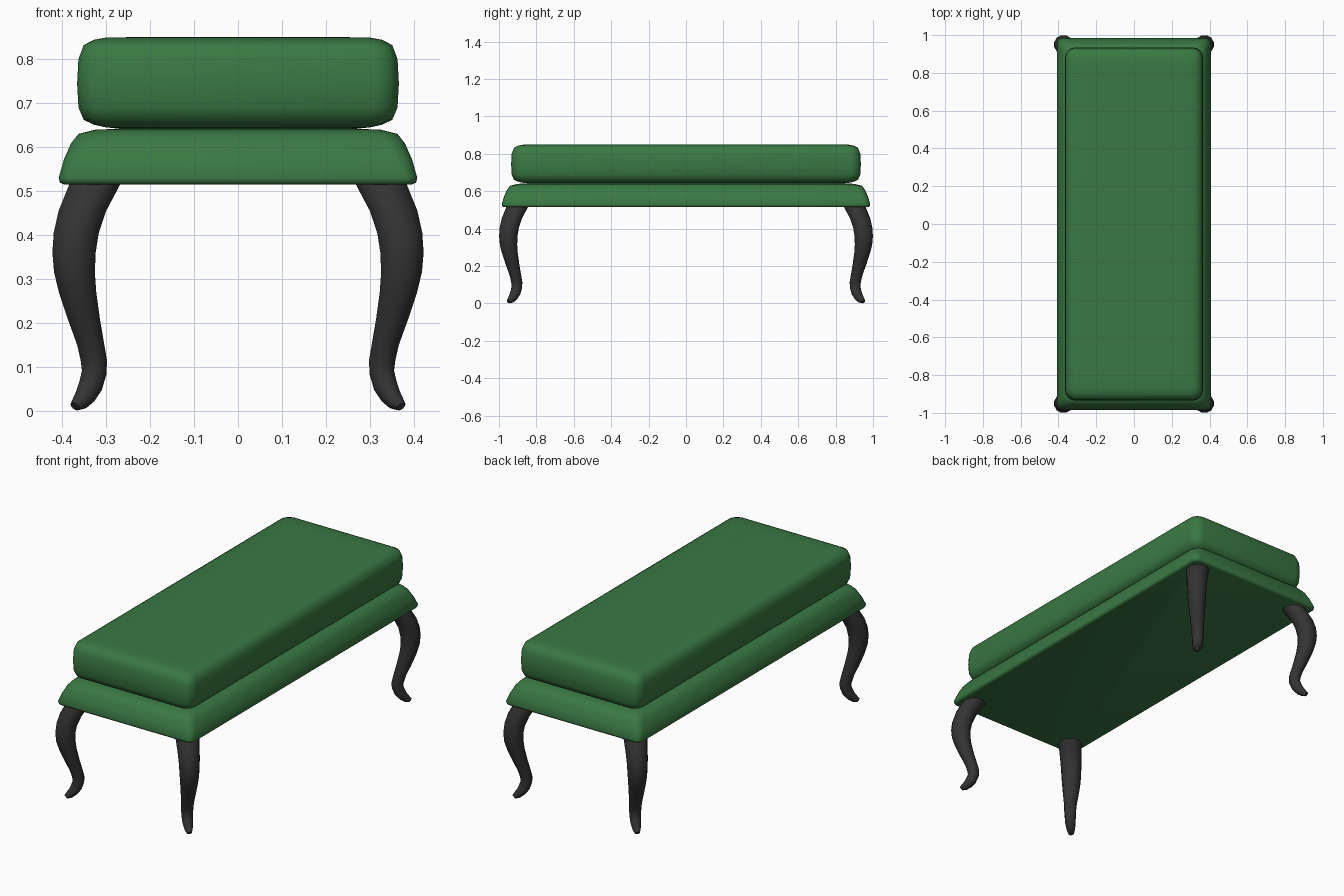
import bpy, bmesh, math
from mathutils import Vector

if "Cube" in bpy.data.objects:
    bpy.data.objects.remove(bpy.data.objects["Cube"])


def material(name, rgb):
    m = bpy.data.materials.new(name)
    m.diffuse_color = (*rgb, 1)
    m.use_nodes = True
    m.node_tree.nodes["Principled BSDF"].inputs["Base Color"].default_value = m.diffuse_color
    return m


green = material("green upholstery", (0.042, 0.19, 0.056))
black = material("charcoal wood", (0.033, 0.033, 0.033))


def loft(name, rings, mat, angle=50):
    """Skin a stack of equal-length point rings and cap both ends."""
    bm = bmesh.new()
    loops = [[bm.verts.new(p) for p in ring] for ring in rings]
    n = len(loops[0])
    for a, b in zip(loops, loops[1:]):
        for i in range(n):
            j = (i + 1) % n
            bm.faces.new((a[i], a[j], b[j], b[i]))
    bm.faces.new(loops[0][::-1])
    bm.faces.new(loops[-1])
    bmesh.ops.recalc_face_normals(bm, faces=bm.faces[:])
    mesh = bpy.data.meshes.new(name)
    bm.to_mesh(mesh)
    bm.free()
    mesh.materials.append(mat)
    ob = bpy.data.objects.new(name, mesh)
    bpy.context.collection.objects.link(ob)
    bpy.ops.object.select_all(action='DESELECT')
    ob.select_set(True)
    bpy.context.view_layer.objects.active = ob
    bpy.ops.object.shade_smooth_by_angle(angle=math.radians(angle))
    return ob


def rounded_rect(hx, hy, r, z, steps=5):
    pts = []
    for q, (sx, sy) in enumerate(((1, 1), (-1, 1), (-1, -1), (1, -1))):
        for k in range(steps):
            a = math.pi / 2 * (q + k / (steps - 1))
            pts.append((sx * (hx - r) + r * math.cos(a),
                        sy * (hy - r) + r * math.sin(a), z))
    return pts


def padded_block(name, hx, hy, profile):
    """profile: (inset, z, corner radius) from bottom to top"""
    return loft(name, [rounded_rect(hx - i, hy - i, r, z) for i, z, r in profile], green)


# seat base with sloping rounded sides
padded_block("seat_base", 0.408, 0.985, [
    (0.012, 0.515, 0.025), (0.003, 0.519, 0.03), (0.0, 0.53, 0.03),
    (0.012, 0.572, 0.04), (0.028, 0.608, 0.045), (0.045, 0.63, 0.05),
    (0.085, 0.64, 0.04), (0.13, 0.641, 0.03)])

# thick cushion
padded_block("cushion", 0.366, 0.935, [
    (0.12, 0.639, 0.03), (0.065, 0.645, 0.03), (0.038, 0.651, 0.045),
    (0.015, 0.662, 0.05), (0.003, 0.69, 0.055), (0.0, 0.745, 0.055),
    (0.003, 0.80, 0.055), (0.015, 0.832, 0.05), (0.038, 0.844, 0.045),
    (0.065, 0.849, 0.03), (0.12, 0.85, 0.03)])

# curved leg, running in the diagonal plane of the corner
# (x centre, z, radius, tilt of the section)
path = [(0.312, 0.545, 0.060, 0), (0.326, 0.515, 0.060, 0), (0.354, 0.455, 0.056, 0),
        (0.368, 0.405, 0.053, 0), (0.373, 0.36, 0.051, 0), (0.372, 0.315, 0.048, 0),
        (0.365, 0.27, 0.044, 0), (0.351, 0.21, 0.038, 0), (0.335, 0.15, 0.032, 0),
        (0.328, 0.115, 0.031, 0), (0.327, 0.088, 0.029, 10), (0.335, 0.058, 0.028, 25),
        (0.347, 0.034, 0.024, 35), (0.360, 0.018, 0.019, 45), (0.371, 0.010, 0.012, 50)]
diag = Vector((1, 1, 0)).normalized()
side = Vector((-1, 1, 0)).normalized()
rings = []
for x, z, r, tilt in path:
    c = Vector((x, x + 0.577, z))
    t = math.radians(tilt)
    u = diag * math.cos(t) + Vector((0, 0, 1)) * math.sin(t)
    rings.append([c + r * (u * math.cos(a) + side * math.sin(a))
                  for a in (math.tau * k / 12 for k in range(12))])
# keep the toe on the floor
for ring in rings:
    for p in ring:
        p.z = max(p.z, 0.0)
legs = loft("legs", rings, black, 60)

# repeat the leg at all four corners
centre = bpy.data.objects.new("mirror_centre", None)
bpy.context.collection.objects.link(centre)
centre.hide_render = True
mirror = legs.modifiers.new("four corners", 'MIRROR')
mirror.use_axis = (True, True, False)
mirror.mirror_object = centre
mirror.use_mirror_merge = False
